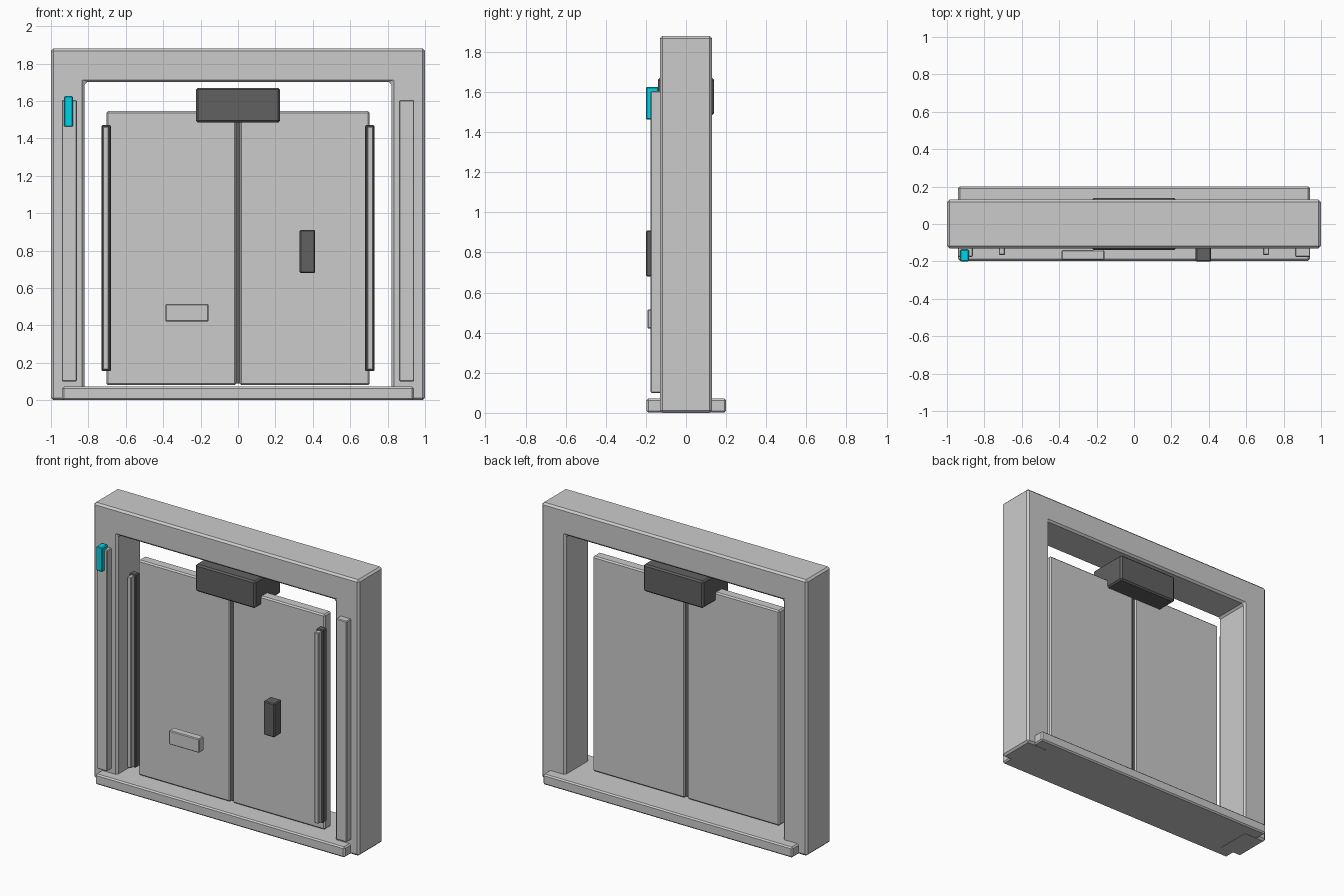
import bpy, bmesh

if "Cube" in bpy.data.objects:
    bpy.data.objects.remove(bpy.data.objects["Cube"])


def material(name, colour):
    m = bpy.data.materials.new(name)
    m.diffuse_color = (*colour, 1)
    m.use_nodes = True
    m.node_tree.nodes["Principled BSDF"].inputs["Base Color"].default_value = m.diffuse_color
    return m


dark = material("dark_grey", (0.12, 0.12, 0.12))
cyan = material("cyan_light", (0.0, 0.65, 0.8))


def finish(name, bm, bevel, mat):
    bmesh.ops.recalc_face_normals(bm, faces=bm.faces)
    me = bpy.data.meshes.new(name)
    bm.to_mesh(me)
    bm.free()
    ob = bpy.data.objects.new(name, me)
    bpy.context.collection.objects.link(ob)
    if bevel:
        mod = ob.modifiers.new("bevel", 'BEVEL')
        mod.width = bevel
        mod.segments = 1
    if mat:
        me.materials.append(mat)
    return ob


def box(name, x, y, z, bevel=0.005, mat=None):
    """Bevelled box from (min, max) ranges."""
    bm = bmesh.new()
    bmesh.ops.create_cube(bm, size=1)
    for v in bm.verts:
        v.co = [(r[0] + r[1]) / 2 + c * (r[1] - r[0]) for r, c in zip((x, y, z), v.co)]
    return finish(name, bm, bevel, mat)


# Door frame: arch-shaped profile extruded in depth
profile = [(-1, 0), (-1, 1.88), (1, 1.88), (1, 0), (0.82, 0), (0.82, 1.70), (-0.82, 1.70), (-0.82, 0)]
bm = bmesh.new()
face = bm.faces.new([bm.verts.new((x, -0.13, z)) for x, z in profile])
ext = bmesh.ops.extrude_face_region(bm, geom=[face])
for v in ext["geom"]:
    if isinstance(v, bmesh.types.BMVert):
        v.co.y = 0.13
finish("door_frame", bm, 0.013, None)

# Threshold and header mechanism housing
box("threshold", (-0.94, 0.94), (-0.197, 0.2), (0.001, 0.072), 0.009)
box("header_housing", (-0.225, 0.225), (-0.14, 0.14), (1.485, 1.67), 0.01, dark)

# Paired parts on each side
for s, side in ((-1, "left"), (1, "right")):
    def span(a, b):
        return tuple(sorted((s * a, s * b)))
    box("door_panel_" + side, span(0.009, 0.703), (-0.072, 0.002), (0.08, 1.545), 0.009)
    box("jamb_trim_" + side, span(0.862, 0.942), (-0.177, -0.125), (0.1, 1.605))
    box("rail_base_" + side, span(0.68, 0.73), (-0.13, -0.085), (0.155, 1.47), 0.005, dark)
    box("rail_strip_" + side, span(0.69, 0.722), (-0.165, -0.125), (0.162, 1.462), 0.004)

# Seal between the door panels
box("centre_seal", (-0.01, 0.01), (-0.065, -0.005), (0.09, 1.53), 0, dark)

# Fittings on the front
box("door_handle", (0.33, 0.413), (-0.2, -0.12), (0.68, 0.91), 0.006, dark)
box("access_plate", (-0.387, -0.158), (-0.193, -0.14), (0.42, 0.515))
box("status_light", (-0.93, -0.883), (-0.2, -0.137), (1.462, 1.626), 0.005, cyan)
